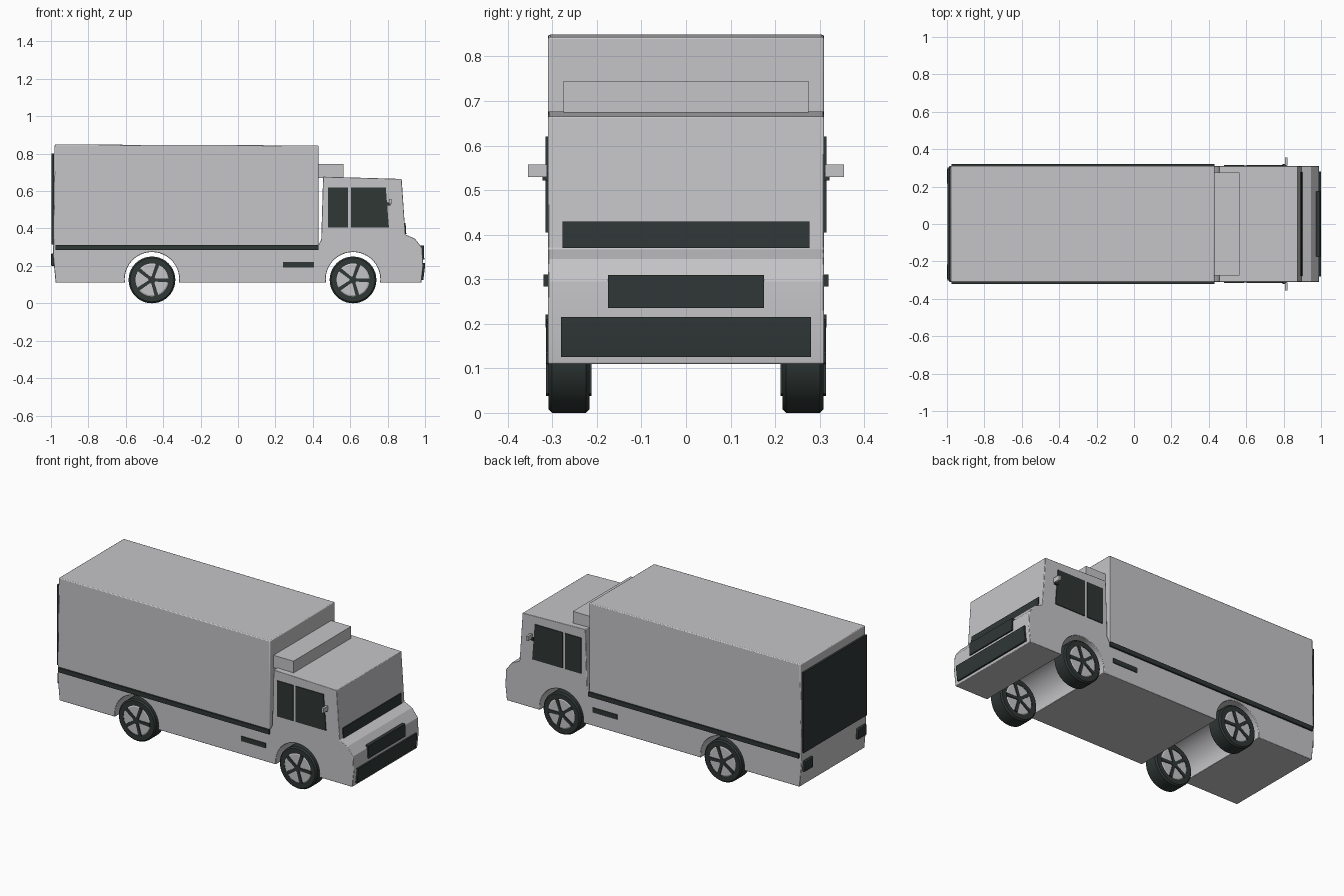
import bpy, bmesh, math

cube = bpy.data.objects.get("Cube")
if cube:
    bpy.data.objects.remove(cube, do_unlink=True)


def material(name, rgb):
    m = bpy.data.materials.new(name)
    m.use_nodes = True
    m.diffuse_color = (*rgb, 1)
    m.node_tree.nodes["Principled BSDF"].inputs["Base Color"].default_value = (*rgb, 1)
    return m


GREY = material("light grey paint", (0.56, 0.56, 0.58))
DARK = material("dark green grey", (0.028, 0.038, 0.036))
HALF = 0.31          # half width of the body
REAR_X, FRONT_X, AXLE_Z = -0.46, 0.615, 0.128


def finish(name, bm, mat, bevel=0):
    bmesh.ops.recalc_face_normals(bm, faces=bm.faces)
    mesh = bpy.data.meshes.new(name)
    bm.to_mesh(mesh)
    bm.free()
    ob = bpy.data.objects.new(name, mesh)
    bpy.context.collection.objects.link(ob)
    mesh.materials.append(mat)
    bpy.ops.object.select_all(action="DESELECT")
    ob.select_set(True)
    bpy.context.view_layer.objects.active = ob
    bpy.ops.object.shade_smooth_by_angle(angle=math.radians(25))
    if bevel:
        mod = ob.modifiers.new("soft edges", "BEVEL")
        mod.width, mod.segments, mod.angle_limit = bevel, 2, math.radians(40)
    return ob


def prism(name, outline, y0, y1, mat, bevel=0):
    """Extrude a side outline of (x, z) points across y."""
    bm = bmesh.new()
    face = bm.faces.new([bm.verts.new((x, y0, z)) for x, z in outline])
    ext = bmesh.ops.extrude_face_region(bm, geom=[face])
    bmesh.ops.translate(bm, vec=(0, y1 - y0, 0),
                        verts=[v for v in ext["geom"] if isinstance(v, bmesh.types.BMVert)])
    return finish(name, bm, mat, bevel)


def block(name, x0, x1, y0, y1, z0, z1, mat, bevel=0):
    return prism(name, [(x0, z0), (x1, z0), (x1, z1), (x0, z1)], y0, y1, mat, bevel)


def lathe(name, profile, x, z, mat, steps=40):
    """Turn (radius, y) points around an axle along y."""
    bm = bmesh.new()
    verts = [bm.verts.new((x + r, y, z)) for r, y in profile]
    edges = [bm.edges.new(pair) for pair in zip(verts, verts[1:])]
    bmesh.ops.spin(bm, geom=verts + edges, cent=(x, 0, z), axis=(0, 1, 0),
                   angle=math.tau, steps=steps)
    bmesh.ops.remove_doubles(bm, verts=bm.verts, dist=0.0002)
    return finish(name, bm, mat)


def arch(cx, base, radius=0.146, steps=24):
    """Wheel arch points from rear to front, ending on the sill."""
    a = math.asin((AXLE_Z - base) / radius)
    sweep = [math.pi + a - (math.pi + 2 * a) * i / steps for i in range(steps + 1)]
    return [(cx + radius * math.cos(t), AXLE_Z + radius * math.sin(t)) for t in sweep]


# Lower body and cab in one outline, with open wheel arches
SILL = 0.11
outline = [(-0.975, SILL)] + arch(REAR_X, SILL) + arch(FRONT_X, SILL) + [
    (0.98, SILL), (0.99, 0.2), (0.985, 0.295), (0.947, 0.345), (0.895, 0.368),
    (0.875, 0.665), (0.455, 0.677), (0.445, 0.34), (0.43, 0.31),
    (-0.988, 0.31), (-0.988, 0.25)]
prism("body_and_cab", outline, -HALF, HALF, GREY, 0.003)

# Cargo box and roof unit
prism("cargo_box", [(-0.988, 0.305), (0.43, 0.305), (0.43, 0.844), (-0.98, 0.849)],
      -HALF, HALF, GREY, 0.005)
block("roof_unit", 0.425, 0.563, -0.275, 0.275, 0.67, 0.745, GREY)

# Rear door
block("rear_door", -0.997, -0.985, -0.302, 0.302, 0.315, 0.8, DARK)

# Front panels, following the slope of the nose
prism("front_band", [(0.885, 0.37), (0.9, 0.37), (0.896, 0.43), (0.88, 0.43)],
      -0.277, 0.277, DARK)
prism("grille", [(0.98, 0.235), (0.996, 0.235), (0.994, 0.31), (0.97, 0.31)],
      -0.175, 0.175, DARK)
prism("front_bumper", [(0.975, 0.125), (0.991, 0.125), (1.0, 0.2), (0.999, 0.215), (0.98, 0.215)],
      -0.281, 0.281, DARK)

for s, side in ((-1, "right"), (1, "left")):
    inner, skin = s * (HALF - 0.004), s * (HALF + 0.005)

    # Side windows, stripe and marker
    block("rear_window_" + side, 0.48, 0.588, inner, skin, 0.405, 0.62, DARK)
    prism("door_window_" + side, [(0.605, 0.405), (0.807, 0.405), (0.79, 0.62), (0.605, 0.62)],
          inner, skin, DARK)
    block("side_stripe_" + side, -0.975, 0.43, inner, s * 0.32, 0.284, 0.311, DARK)
    block("side_marker_" + side, 0.24, 0.405, inner, skin, 0.192, 0.221, DARK)

    # Mirror on a short arm
    block("mirror_arm_" + side, 0.795, 0.815, inner, s * 0.322, 0.522, 0.538, DARK)
    block("mirror_" + side, 0.806, 0.82, s * 0.312, s * 0.355, 0.53, 0.558, GREY)

    # Tail lamp
    block("tail_lamp_" + side, -1.0, -0.975, s * 0.215, s * 0.295, 0.2, 0.265, DARK, 0.004)

    # Wheels: tyre, rim disc and dark spokes on both faces
    for cx, end in ((REAR_X, "rear"), (FRONT_X, "front")):
        tag = "_" + end + "_" + side
        y0, y1 = s * 0.217, s * 0.309
        lathe("tyre" + tag, [(0.088, y0), (0.117, y0), (0.125, y0 + s * 0.008),
                             (0.125, y1 - s * 0.008), (0.117, y1), (0.088, y1)],
              cx, 0.125, DARK)
        lathe("rim" + tag, [(0, y0), (0.082, y0), (0.09, y0 + s * 0.004),
                            (0.09, y1 - s * 0.004), (0.082, y1), (0, y1)],
              cx, 0.125, GREY)
        for face, ya, yb in (("outer", y1 - s * 0.002, y1 + s * 0.005),
                             ("inner", y0 + s * 0.002, y0 - s * 0.005)):
            lathe("hub_" + face + tag, [(0, ya), (0.02, ya), (0.02, yb), (0, yb)],
                  cx, 0.125, DARK, 20)
            for k in range(5):
                t = math.radians(70 + 72 * k)
                c, n = math.cos(t), math.sin(t)
                shape = [(0.01, -0.008), (0.088, -0.01), (0.088, 0.01), (0.01, 0.008)]
                prism(f"spoke_{face}_{k + 1}{tag}",
                      [(cx + r * c - w * n, 0.125 + r * n + w * c) for r, w in shape],
                      ya, yb, DARK)
